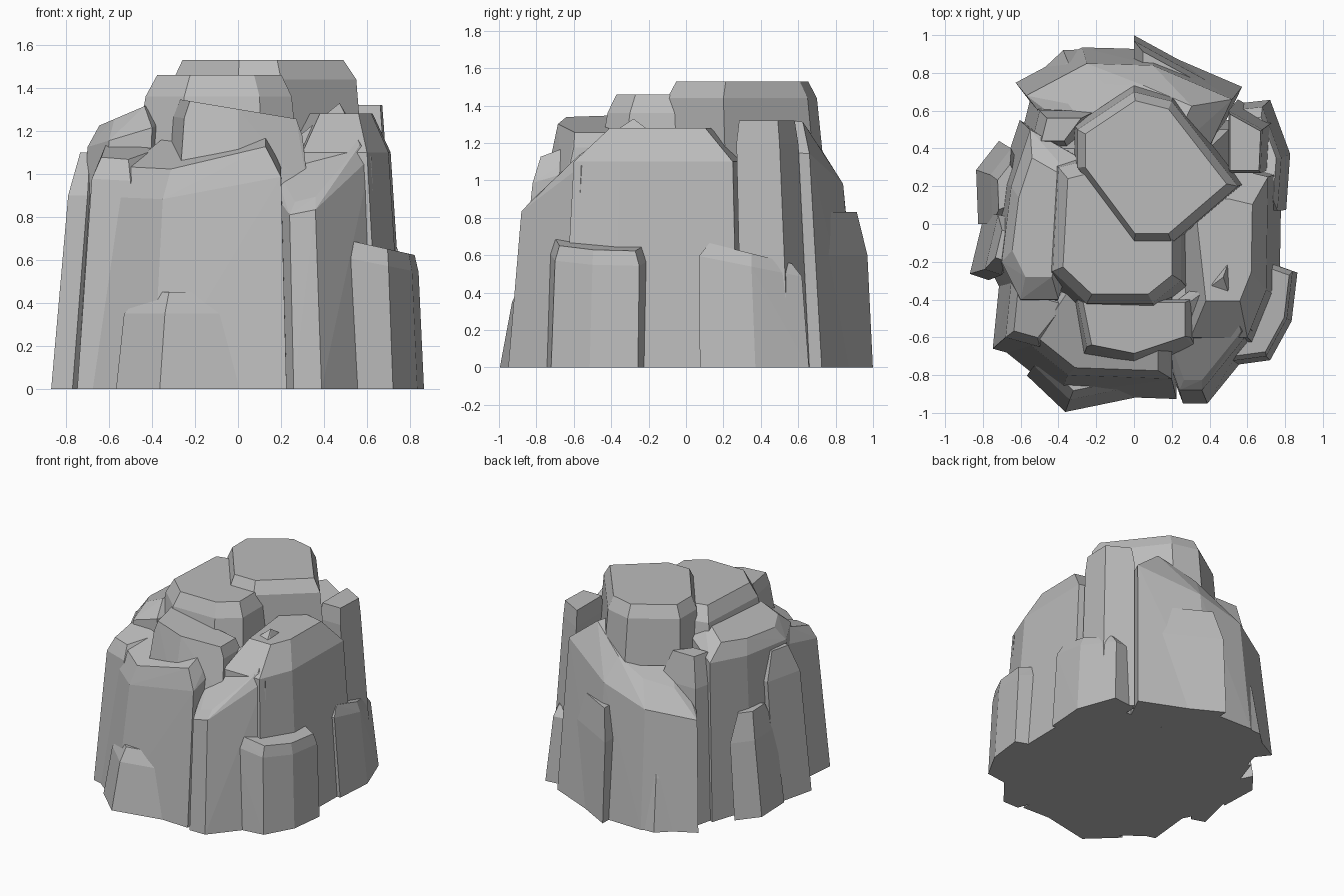
import bpy
import bmesh
from mathutils import Vector

default_cube = bpy.data.objects.get("Cube")
if default_cube:
    bpy.data.objects.remove(default_cube, do_unlink=True)

stone = bpy.data.materials.new("grey stone")
stone.use_nodes = True
grey = 0.5
stone.diffuse_color = (grey, grey, grey, 1)
surface = stone.node_tree.nodes["Principled BSDF"]
surface.inputs["Base Color"].default_value = stone.diffuse_color


def rock(name, outline, height, rise, inset=.8, tilt=(0, 0), flare=1.1, bottom=0):
    """Faceted chunk: a spread foot, a tilted shoulder outline and a raised, inset crown."""
    corners = [Vector(corner) for corner in outline]
    centre = sum(corners, Vector((0, 0))) / len(corners)
    bm = bmesh.new()
    for corner in corners:
        offset = corner - centre
        shoulder = height + offset.dot(Vector(tilt))
        crown = centre + offset * inset
        bm.verts.new((corner * flare).to_3d() + Vector((0, 0, bottom)))
        bm.verts.new(corner.to_3d() + Vector((0, 0, shoulder)))
        bm.verts.new(crown.to_3d() + Vector((0, 0, shoulder + rise)))
    hull = bmesh.ops.convex_hull(bm, input=bm.verts)
    spare = set(hull["geom_interior"]) | set(hull["geom_unused"])
    spare = [item for item in spare if isinstance(item, bmesh.types.BMVert)]
    bmesh.ops.delete(bm, geom=spare, context="VERTS")
    bmesh.ops.recalc_face_normals(bm, faces=bm.faces)
    mesh = bpy.data.meshes.new(name)
    bm.to_mesh(mesh)
    bm.free()
    mesh.materials.append(stone)
    chunk = bpy.data.objects.new(name, mesh)
    bpy.context.collection.objects.link(chunk)


# Solid heart that the other chunks lean against
rock("core", [(-.5, -.5), (.5, -.5), (.5, .5), (-.5, .5)], height=.9, rise=.2)

# Summit: a flat cap over two stepped shelves
rock("summit_cap",
     [(0, -.1), (.2, -.1), (.55, .2), (.2, .65), (0, .7), (-.3, .5), (-.3, .3)],
     height=1.44, rise=.09, inset=.88, flare=1.05, bottom=1.1)
rock("upper_shelf",
     [(-.43, -.25), (-.25, -.42), (.1, -.42), (.25, -.3), (.25, 0), (0, .4), (-.4, .3)],
     height=1.36, rise=.1, inset=.85, bottom=1.1)
rock("front_shelf",
     [(-.3, -.4), (.3, -.4), (.3, -.6), (0, -.7), (-.25, -.65)],
     height=1.22, rise=.08, inset=.9, tilt=(-.15, 0), bottom=.9)

# Tall cliffs around the sides
rock("front_cliff",
     [(-.6, -.6), (-.35, -.8), (0, -.8), (.2, -.82), (.2, -.3), (-.4, -.3)],
     height=.98, rise=.14, tilt=(.2, .3), flare=1.13)
rock("front_buttress",
     [(.24, -.88), (.36, -.88), (.62, -.56), (.5, -.2), (.1, -.5)],
     height=1, rise=.06, tilt=(.2, .6), flare=1.08)
rock("left_cliff",
     [(.3, -.6), (.6, -.6), (.7, -.35), (.71, .25), (.5, .3), (.2, .3)],
     height=1.1, rise=.18, inset=.6)
rock("left_back_column",
     [(.5, .27), (.67, .27), (.68, .5), (.5, .6)],
     height=1.2, rise=.12, inset=.9)
rock("back_cliff",
     [(.52, .66), (.1, .84), (-.25, .85), (-.57, .68), (-.2, .2), (.3, .2)],
     height=1, rise=.17, inset=.6, tilt=(.3, -.2))
rock("right_back_slope",
     [(-.35, .4), (-.55, .4), (-.5, .6), (-.2, .6)],
     height=1, rise=.22, inset=.6)
rock("right_cliff",
     [(-.4, -.4), (-.6, -.4), (-.7, -.2), (-.65, .2), (-.55, .5), (-.2, .3)],
     height=1.18, rise=.1, inset=.7, tilt=(.3, 0))

# Ledges leaning against the cliffs
rock("right_ledge",
     [(-.79, -.24), (-.7, -.27), (-.5, 0), (-.72, .05)],
     height=.9, rise=.2, inset=.5)
rock("right_front_ledge",
     [(-.68, -.6), (-.5, -.65), (-.3, -.4), (-.65, -.3)],
     height=1, rise=.1, inset=.7, tilt=(0, .2))

# Low boulders at the foot
rock("right_boulder",
     [(-.75, 0), (-.76, .26), (-.65, .4), (-.5, .1)],
     height=.55, rise=.2, inset=.6)
rock("front_boulder",
     [(-.53, -.75), (-.34, -.93), (0, -.86), (-.3, -.7)],
     height=.35, rise=.1, inset=.6, flare=1.07)
rock("left_front_boulder",
     [(.48, -.73), (.7, -.7), (.81, -.5), (.84, -.25), (.7, -.2), (.4, -.4)],
     height=.58, rise=.08, inset=.9, tilt=(-.2, 0), flare=1.03)
rock("left_back_boulder",
     [(.76, .07), (.78, .35), (.68, .62), (.5, .6), (.5, .1)],
     height=.54, rise=.07, tilt=(0, -.2), flare=1.06)
rock("back_boulder",
     [(0, .97), (.53, .68), (.4, .5), (0, .6)],
     height=.6, rise=.23, flare=1.03)
rock("right_back_boulder",
     [(-.5, .72), (-.35, .86), (-.1, .87), (-.2, .5)],
     height=.38, rise=.1, flare=1.07)
